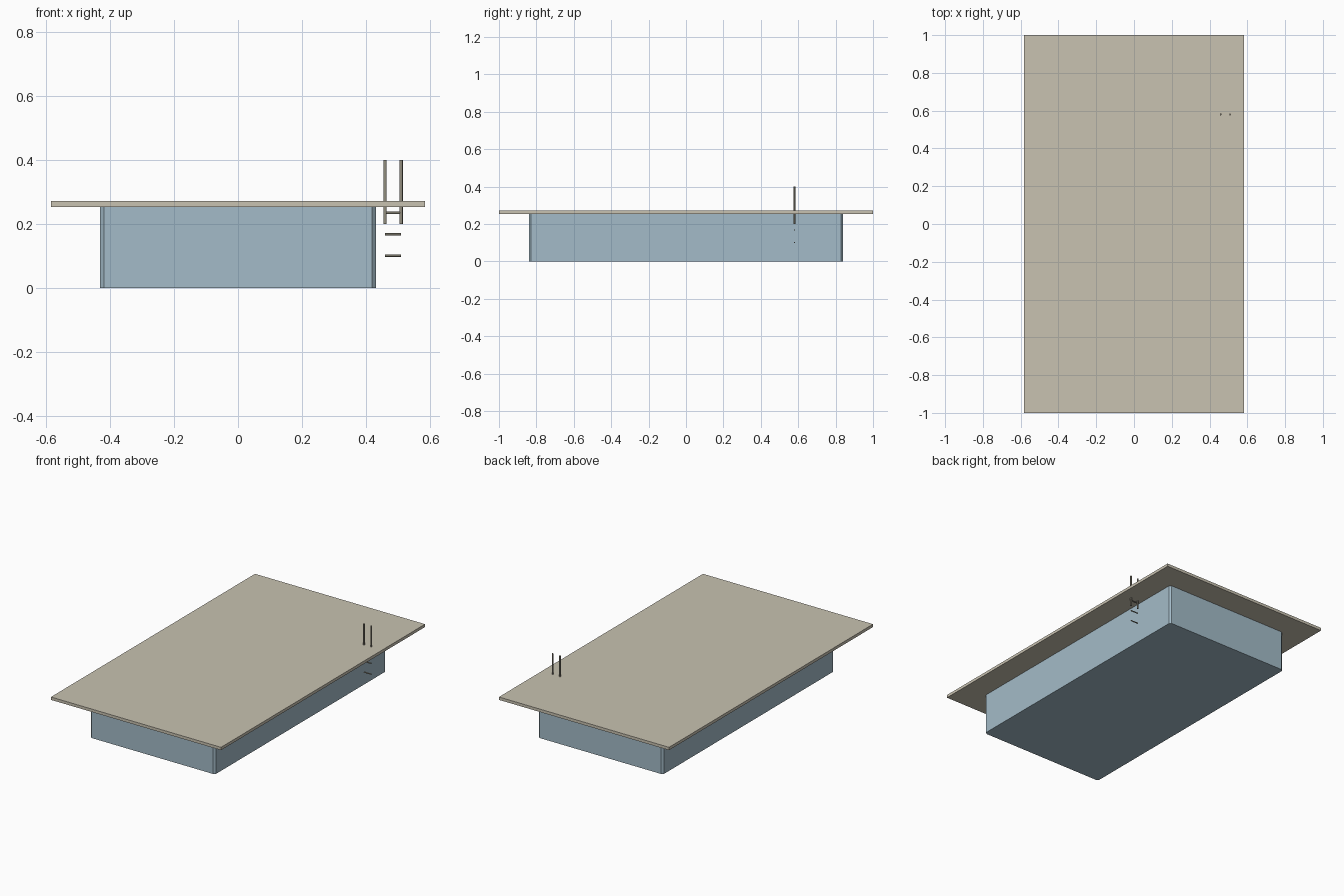
import bpy, bmesh
from mathutils import Matrix, Vector

cube = bpy.data.objects.get("Cube")
if cube:
    bpy.data.objects.remove(cube, do_unlink=True)


def material(name, rgb):
    m = bpy.data.materials.new(name)
    m.use_nodes = True
    m.diffuse_color = (*rgb, 1)
    m.node_tree.nodes["Principled BSDF"].inputs["Base Color"].default_value = (*rgb, 1)
    return m


stone = material("sandy stone", (0.58, 0.54, 0.44))
blue = material("pale blue", (0.37, 0.50, 0.58))
metal = material("dull metal", (0.30, 0.28, 0.22))


def finish(name, bm, mat):
    mesh = bpy.data.meshes.new(name)
    bm.to_mesh(mesh)
    bm.free()
    mesh.materials.append(mat)
    obj = bpy.data.objects.new(name, mesh)
    bpy.context.collection.objects.link(obj)
    return obj


def box(name, size, bottom, mat, chamfer=0):
    bm = bmesh.new()
    bmesh.ops.create_cube(bm, size=1)
    bmesh.ops.scale(bm, vec=size, verts=bm.verts)
    bmesh.ops.translate(bm, vec=(0, 0, bottom + size[2] / 2), verts=bm.verts)
    if chamfer:
        # Cut only the upright corners
        upright = [e for e in bm.edges
                   if abs(e.verts[0].co.z - e.verts[1].co.z) > size[2] / 2]
        bmesh.ops.bevel(bm, geom=upright, offset=chamfer, segments=1, affect='EDGES')
    return finish(name, bm, mat)


def rod(name, start, end, radius, mat):
    a, b = Vector(start), Vector(end)
    bm = bmesh.new()
    turn = (b - a).to_track_quat('Z', 'Y').to_matrix().to_4x4()
    bmesh.ops.create_cone(bm, cap_ends=True, segments=12, radius1=radius, radius2=radius,
                          depth=(b - a).length,
                          matrix=Matrix.Translation((a + b) / 2) @ turn)
    obj = finish(name, bm, mat)
    for p in obj.data.polygons:
        p.use_smooth = len(p.vertices) == 4
    for e in obj.data.edges:
        # Keep the cap rims sharp
        along = obj.data.vertices[e.vertices[0]].co - obj.data.vertices[e.vertices[1]].co
        e.use_edge_sharp = along.length < radius
    return obj


# Basin and deck
box("basin", (0.86, 1.68, 0.253), 0, blue, chamfer=0.012)
box("deck", (1.167, 2.0, 0.018), 0.253, stone)

# Ladder: two rails and three rungs
LADDER_Y = 0.58
RAILS = (0.459, 0.509)
for i, x in enumerate(RAILS):
    rod(f"ladder_rail_{i + 1}", (x, LADDER_Y, 0.2), (x, LADDER_Y, 0.4), 0.005, metal)
for i, z in enumerate((0.101, 0.168, 0.235)):
    rod(f"ladder_rung_{i + 1}", (RAILS[0], LADDER_Y, z), (RAILS[1], LADDER_Y, z), 0.0035, metal)
